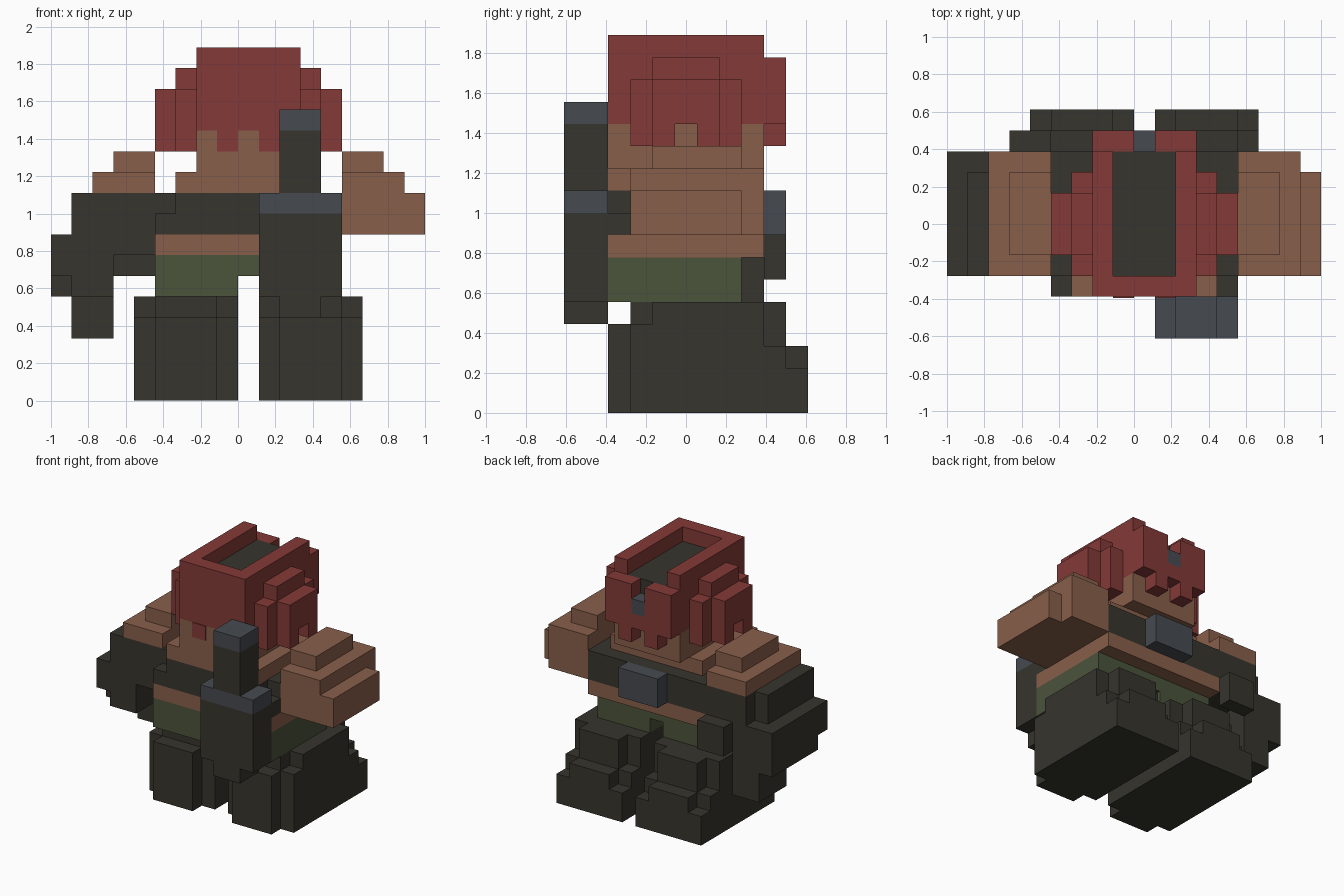
import bpy
import bmesh
from mathutils import Matrix, Vector

cube = bpy.data.objects.get("Cube")
if cube:
    bpy.data.objects.remove(cube, do_unlink=True)

U = 1 / 9                              # size of one block
ORIGIN = Vector((-1.0, -5.5 * U, 0.0))  # corner of the block grid
MID = 19                               # body symmetry: x -> MID - x


def material(name, rgb):
    m = bpy.data.materials.new(name)
    m.use_nodes = True
    col = (*rgb, 1.0)
    m.diffuse_color = col
    bsdf = m.node_tree.nodes["Principled BSDF"]
    bsdf.inputs["Base Color"].default_value = col
    bsdf.inputs["Roughness"].default_value = 0.9
    return m


RED = material("brick_red", (0.227, 0.042, 0.038))
SKIN = material("tan_skin", (0.250, 0.114, 0.070))
DARK = material("dark_charcoal", (0.037, 0.035, 0.027))
GREEN = material("olive_green", (0.070, 0.087, 0.044))
SLATE = material("slate_grey", (0.061, 0.069, 0.082))


def part(name, mat, *boxes):
    """One object from boxes given as (x0, x1, y0, y1, z0, z1) in blocks."""
    bm = bmesh.new()
    for x0, x1, y0, y1, z0, z1 in boxes:
        size = Vector((x1 - x0, y1 - y0, z1 - z0)) * U
        mid = Vector((x0 + x1, y0 + y1, z0 + z1)) * (U / 2) + ORIGIN
        bmesh.ops.create_cube(bm, size=1.0,
                              matrix=Matrix.Translation(mid) @ Matrix.Diagonal((*size, 1.0)))
    me = bpy.data.meshes.new(name)
    bm.to_mesh(me)
    bm.free()
    me.materials.append(mat)
    ob = bpy.data.objects.new(name, me)
    bpy.context.collection.objects.link(ob)
    return ob


def flip(b):
    return (MID - b[1], MID - b[0], *b[2:])


def pair(name, mat, *boxes):
    """The same part on both sides, boxes given for the left (+x) side."""
    part("left_" + name, mat, *boxes)
    part("right_" + name, mat, *[flip(b) for b in boxes])


# Legs with stepped boots
pair("leg", DARK,
     (11, 14, 2, 10, 0, 4), (11, 14, 3, 10, 4, 5), (11, 14, 10, 11, 0, 3),
     (10, 11, 3, 9, 0, 4), (10, 11, 4, 9, 4, 5), (10, 11, 9, 10, 0, 3),
     (10, 11, 10, 11, 0, 2),
     (14, 15, 3, 9, 0, 4), (14, 15, 4, 9, 4, 5), (14, 15, 9, 10, 0, 3),
     (14, 15, 10, 11, 0, 2))

# Torso
part("trousers", GREEN, (5, 14, 2, 8, 6, 7), (5, 9, 2, 8, 5, 6), (10, 14, 2, 8, 5, 6))
part("waist", SKIN, (5, 14, 2, 9, 7, 8))
part("vest", DARK, (5, 14, 2, 9, 8, 9), (6, 13, 2, 9, 9, 10), (5, 14, 3, 9, 9, 10))
part("back_box", SLATE, (8, 11, 9, 10, 8, 10))
part("hip_pouch", DARK, (3, 5, 9, 10, 6, 8))

# Shoulders and arms
pair("shoulder", SKIN, (14, 16, 4, 8, 11, 12), (14, 17, 3, 9, 10, 11))
part("left_arm", SKIN, (14, 17, 3, 9, 8, 10), (17, 18, 3, 8, 8, 10))
part("right_arm", DARK, (2, 5, 3, 9, 8, 10), (1, 2, 3, 8, 8, 10), (3, 5, 3, 9, 7, 8))
part("right_forearm", DARK, (0, 3, 3, 9, 6, 8), (0, 1, 4, 9, 5, 6), (1, 3, 3, 9, 5, 6))
part("right_hand", DARK, (1, 3, 6, 9, 3, 5))

# Head
part("neck", SKIN, (6, 13, 2, 8, 10, 11))
part("face", SKIN, (7, 12, 2, 9, 11, 13))
part("head_inside", DARK, (8, 11, 3, 9, 13, 16))
part("hair_walls", RED, (7, 12, 2, 3, 13, 17), (7, 8, 3, 9, 13, 17), (11, 12, 3, 9, 13, 17))
part("hair_fringe", RED, *[(x, x + 1, 1.95, 2.5, 12, 13) for x in (8, 10)])
part("hair_back", RED,
     (7, 9, 9, 10, 13, 16), (10, 12, 9, 10, 13, 16), (9, 10, 9, 10, 13, 14),
     (8, 9, 9, 10, 12, 13), (10, 11, 9, 10, 12, 13))
part("hair_clasp", SLATE, (9, 10, 9, 10, 14, 15))
pair("hair_side", RED,
     (12, 13, 3, 8, 13, 15), (12, 13, 4, 7, 15, 16), (13, 14, 4, 7, 13, 15),
     (12, 13, 3, 5, 12, 13), (12, 13, 6, 8, 12, 13),
     (13, 14, 4, 5, 12, 13), (13, 14, 6, 7, 12, 13))

# Upright tool held at the front
part("tool_body", DARK, (10, 14, 0, 2, 5, 9), (11, 13, 0, 2, 4, 5))
part("tool_collar", SLATE, (10, 14, 0, 2, 9, 10))
part("tool_barrel", DARK, (11, 13, 0, 2, 10, 13))
part("tool_cap", SLATE, (11, 13, 0, 2, 13, 14))
